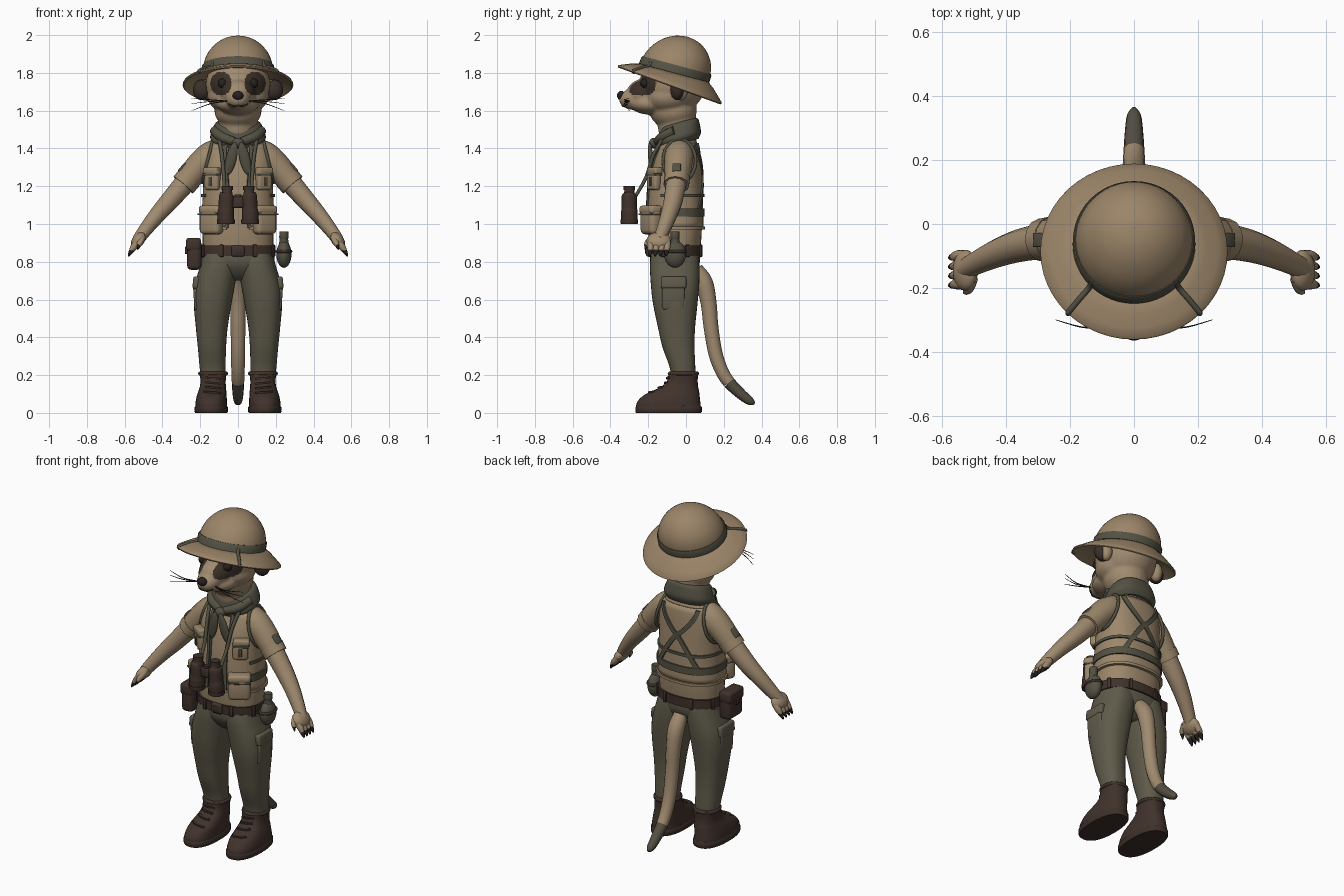
import bpy, bmesh
from math import sin, cos, pi, atan2, copysign, radians
from mathutils import Vector, Matrix, Euler

cube = bpy.data.objects.get("Cube")
if cube:
    bpy.data.objects.remove(cube, do_unlink=True)


def material(name, *rgb):
    m = bpy.data.materials.new(name)
    m.use_nodes = True
    m.diffuse_color = (*rgb, 1)
    m.node_tree.nodes["Principled BSDF"].inputs["Base Color"].default_value = (*rgb, 1)
    return m


FUR = material("tan fur", .35, .255, .16)
CLOTH = material("khaki cloth", .335, .245, .148)
HAT = material("hat felt", .33, .235, .14)
OLIVE = material("olive trousers", .115, .103, .068)
GREEN = material("green webbing", .088, .083, .056)
LEATHER = material("brown leather", .052, .032, .025)
SOLE = material("dark rubber", .046, .029, .023)
PATCH = material("brown face marking", .044, .029, .022)
BLACK = material("black", .02, .015, .013)
TIP = material("dark tail fur", .09, .077, .054)


def finish(name, mesh, *mats):
    mesh.materials.clear()
    for m in mats:
        mesh.materials.append(m)
    mesh.shade_smooth()
    mesh.set_sharp_from_angle(angle=radians(42))
    ob = bpy.data.objects.new(name, mesh)
    bpy.context.collection.objects.link(ob)
    return ob


def from_bm(name, bm, *mats):
    bmesh.ops.recalc_face_normals(bm, faces=bm.faces)
    mesh = bpy.data.meshes.new(name)
    bm.to_mesh(mesh)
    bm.free()
    return finish(name, mesh, *mats)


def catmull(rows, k=4, cyclic=False):
    """Smoothly resample a list of equal-length tuples."""
    v, n, out = [Vector(r) for r in rows], len(rows), []
    pick = (lambda i: v[i % n]) if cyclic else (lambda i: v[max(0, min(n - 1, i))])
    for i in range(n if cyclic else n - 1):
        a, b, c, d = (pick(i + j) for j in (-1, 0, 1, 2))
        for s in range(k):
            t = s / k
            out.append(b + (c - a) * (t / 2) + (a * 2 - b * 5 + c * 4 - d) * (t * t / 2)
                       + (b * 3 - a - c * 3 + d) * (t ** 3 / 2))
    return out if cyclic else out + [v[-1]]


def ell(row, a, off=0):
    """Point on a rounded section (z, cx, cy, rx, ry); angle zero faces front."""
    z, cx, cy, rx, ry = row
    f = lambda u: copysign(abs(u) ** .85, u)
    return Vector((cx + (rx + off) * f(sin(a)), cy - (ry + off) * f(cos(a)), z))


def at(profile, z):
    for p, q in zip(profile, profile[1:]):
        if p[0] <= z <= q[0]:
            return p.lerp(q, (z - p[0]) / (q[0] - p[0]))
    return profile[-1] if z > profile[-1][0] else profile[0]


def skin_rings(bm, rings, closed=True, cap=True):
    vs = [[bm.verts.new(p) for p in r] for r in rings]
    n = len(vs[0])
    for lo, hi in zip(vs, vs[1:]):
        for i in range(n if closed else n - 1):
            j = (i + 1) % n
            bm.faces.new((lo[i], lo[j], hi[j], hi[i]))
    if cap:
        bm.faces.new(vs[0])
        bm.faces.new(vs[-1])


def loft(name, rows, mat, tilt=0, gap=0, off=0, n=36):
    bm, rings = bmesh.new(), []
    for row in rows:
        ring = [ell(row, gap + (2 * pi - 2 * gap) * i / (n - 1 if gap else n), off) for i in range(n)]
        for p in ring:
            p.z += tilt * (p.y - row[2])
        rings.append(ring)
    skin_rings(bm, rings, not gap, not gap)
    return from_bm(name, bm, mat)


def strap(name, profile, keys, w, mat, off=.01, n=14):
    """Flat webbing laid on a lofted body through (angle, height) keys."""
    path = [Vector(a).lerp(Vector(b), i / n) for a, b in zip(keys, keys[1:]) for i in range(n)]
    path.append(Vector(keys[-1]))
    pts = [ell(at(profile, z), a, off) for a, z in path]
    rings = []
    for i, (a, z) in enumerate(path):
        row = at(profile, z)
        nor = Vector((sin(a) / row[3], -cos(a) / row[4], 0)).normalized()
        side = (pts[min(i + 1, len(pts) - 1)] - pts[max(i - 1, 0)]).cross(nor).normalized() * w / 2
        p, hi, lo = pts[i], nor * .007, nor * -.014
        rings.append([p + side + hi, p - side + hi, p - side + lo, p + side + lo])
    bm = bmesh.new()
    skin_rings(bm, rings)
    return from_bm(name, bm, mat)


def tube(name, pts, mat, cyclic=False, k=5):
    cu = bpy.data.curves.new(name, 'CURVE')
    cu.dimensions, cu.bevel_depth, cu.bevel_resolution, cu.use_fill_caps = '3D', 1, 4, True
    rows = catmull(pts, k, cyclic)
    sp = cu.splines.new('POLY')
    sp.points.add(len(rows) - 1)
    for p, r in zip(sp.points, rows):
        p.co, p.radius = (*r[:3], 1), r[3]
    sp.use_cyclic_u = cyclic
    ob = bpy.data.objects.new(name, cu)
    bpy.context.collection.objects.link(ob)
    mesh = bpy.data.meshes.new_from_object(ob.evaluated_get(bpy.context.evaluated_depsgraph_get()))
    bpy.data.objects.remove(ob)
    return finish(name, mesh, mat)


def place(c, size, rot=(0, 0, 0)):
    return Matrix.LocRotScale(Vector(c), Euler(rot), Vector(size))


def blob(name, c, r, mat, rot=(0, 0, 0)):
    bm = bmesh.new()
    bmesh.ops.create_uvsphere(bm, u_segments=24, v_segments=14, radius=1, matrix=place(c, r, rot))
    return from_bm(name, bm, mat)


def box(name, c, size, mat, rot=(0, 0, 0), bevel=.012):
    bm = bmesh.new()
    bmesh.ops.create_cube(bm, size=1, matrix=place(c, size, rot))
    bmesh.ops.bevel(bm, geom=bm.edges[:], offset=bevel, segments=3, profile=.5, affect='EDGES')
    return from_bm(name, bm, mat)


def on_body(name, profile, a, z, size, mat, off=.012, bevel=.01):
    row = at(profile, z)
    box(name, ell(row, a, off), size, mat, (0, 0, atan2(sin(a) / row[3], cos(a) / row[4])), bevel)


# Torso, vest and trousers
TORSO = catmull([(.84, 0, -.058, .185, .13), (.95, 0, -.058, .188, .141), (1.07, 0, -.058, .182, .14),
                 (1.2, 0, -.056, .176, .134), (1.32, 0, -.048, .176, .12), (1.4, 0, -.037, .16, .102),
                 (1.46, 0, -.035, .115, .085), (1.52, 0, -.04, .085, .075)])
loft("shirt", TORSO, CLOTH)
vest = loft("vest", [at(TORSO, .98 + .03 * i) for i in range(16)], CLOTH, gap=.25, off=.009, n=48)
vest.modifiers.new("thickness", 'SOLIDIFY').thickness = .01
loft("hips", catmull([(.7, 0, -.055, .07, .06), (.735, 0, -.055, .16, .1), (.79, 0, -.058, .192, .13),
                      (.86, 0, -.058, .19, .134)]), OLIVE)
BELT = catmull([(.83, 0, -.057, .198, .143), (.885, 0, -.057, .198, .145)])
loft("belt", BELT, LEATHER)
box("belt_buckle", (0, -.203, .857), (.07, .02, .06), LEATHER)
box("buckle_plate", (0, -.21, .857), (.04, .012, .034), SOLE, bevel=.004)
for i in range(8):
    on_body("belt_loop", BELT, .4 + i * pi / 4, .858, (.022, .012, .065), LEATHER, .001, .004)

# Webbing on the vest
strap("waist_strap", TORSO, [(.95, 1.06), (2 * pi - .95, 1.06)], .042, GREEN, n=50)
strap("rib_strap", TORSO, [(1.1, 1.15), (2 * pi - 1.1, 1.15)], .016, GREEN, n=50)
for s in (1, -1):
    strap("back_brace", TORSO, [(pi - s * .75, 1.42), (pi, 1.26), (pi + s * .65, 1.07)], .026, GREEN)
    strap("vest_front_edge", TORSO, [(s * .25, .98), (s * .25, 1.2), (s * .35, 1.42)], .018, GREEN)
    strap("vest_hem", TORSO, [(s * .25, .98), (s * pi, .98)], .016, CLOTH, n=30)
    # Vest pockets
    on_body("chest_pocket", TORSO, s * .72, 1.235, (.085, .042, .11), CLOTH, .017, .014)
    on_body("chest_flap", TORSO, s * .72, 1.282, (.09, .048, .035), CLOTH, .021)
    on_body("chest_flap_trim", TORSO, s * .72, 1.262, (.092, .05, .012), GREEN, .02, .004)
    on_body("pocket_tab", TORSO, s * .72, 1.225, (.018, .05, .05), GREEN, .018, .004)
    on_body("lower_pocket", TORSO, s * .7, 1.015, (.125, .07, .14), CLOTH, .019, .024)
    on_body("lower_flap", TORSO, s * .7, 1.075, (.128, .078, .045), CLOTH, .02, .016)
    on_body("lower_flap_trim", TORSO, s * .7, 1.052, (.13, .078, .009), GREEN, .02, .003)
    # Armhole binding
    hole = [(s * (.16 - .028 * sin(t)), -.035 + .086 * cos(t), 1.335 + .115 * sin(t), .009)
            for t in (i * pi / 6 for i in range(12))]
    tube("armhole_trim", hole, GREEN, True, 3)
    # Sleeve and arm
    tube("sleeve", [(s * .1, -.035, 1.385, .07), (s * .15, -.038, 1.355, .077),
                    (s * .21, -.042, 1.3, .073), (s * .283, -.05, 1.215, .064)], CLOTH)
    tube("sleeve_cuff", [(s * .258, -.047, 1.244, .07), (s * .29, -.051, 1.207, .068)], CLOTH)
    box("sleeve_patch", (s * .29, -.05, 1.295), (.03, .045, .055), GREEN, (0, s * -.7, 0), .006)
    tube("forearm", [(s * .27, -.05, 1.23, .057), (s * .36, -.068, 1.125, .051), (s * .43, -.092, 1.045, .044),
                     (s * .49, -.12, .97, .037), (s * .53, -.142, .915, .032)], FUR)
    blob("palm", (s * .528, -.145, .913), (.032, .064, .05), FUR, (0, s * -.64, 0))
    for i in range(4):
        y = -.1 - .029 * i
        tube("finger", [(s * .525, y, .912, .019), (s * .55, y, .88, .0185), (s * .565, y - .003, .858, .013)], FUR)
        tube("claw", [(s * .553, y, .874, .0165), (s * .57, y - .004, .848, .011), (s * .58, y - .006, .828, .003)], BLACK)
    tube("thumb", [(s * .508, -.17, .93, .02), (s * .517, -.2, .905, .017), (s * .526, -.212, .885, .011)], FUR)
    tube("thumb_claw", [(s * .521, -.207, .892, .013), (s * .532, -.217, .865, .003)], BLACK)

    # Trouser leg with cargo pocket
    loft("trouser_leg", catmull([(.2, s * .133, -.015, .066, .064), (.25, s * .135, -.02, .069, .069),
                                 (.35, s * .138, -.04, .075, .085), (.45, s * .139, -.05, .084, .098),
                                 (.58, s * .134, -.057, .1, .118), (.68, s * .122, -.058, .106, .128),
                                 (.78, s * .1, -.06, .1, .131), (.84, s * .09, -.06, .095, .125)]), OLIVE)
    box("cargo_pocket", (s * .219, -.066, .62), (.032, .12, .15), OLIVE, (0, s * .06, 0), .013)
    box("cargo_flap", (s * .22, -.066, .69), (.038, .135, .065), OLIVE, (0, s * -.1, 0), .012)
    # Boot
    boot = catmull([(z, s * cx, cy, rx, ry) for z, cx, cy, rx, ry in (
        (.02, .142, -.092, .084, .172), (.055, .142, -.092, .083, .168), (.09, .139, -.078, .079, .15),
        (.115, .136, -.055, .074, .124), (.14, .133, -.033, .069, .097), (.17, .132, -.019, .067, .081),
        (.215, .132, -.014, .071, .078))])
    loft("boot", boot, LEATHER)
    loft("boot_sole", [(z, s * .142, -.092, .088 + d, .176 + d)
                       for z, d in ((0, -.004), (.006, 0), (.03, 0), (.036, -.005))], SOLE)
    tube("boot_collar", [(s * .132 + .068 * cos(t), -.014 + .072 * sin(t), .208, .011)
                         for t in (i * pi / 4 for i in range(8))], LEATHER, True)
    for z in (.105, .13, .155, .18):
        strap("boot_lace", boot, [(s * -.5, z), (s * .5, z + .008)], .009, SOLE, .002, 10)

    # Ear, eye and whiskers
    blob("ear", (s * .18, -.025, 1.71), (.034, .036, .056), FUR, (0, 0, s * .2))
    blob("ear_inner", (s * .193, -.047, 1.71), (.047, .036, .054), PATCH, (0, 0, s * .2))
    blob("eye", (s * .083, -.218, 1.745), (.024, .024, .025), BLACK)
    for z in (1.6, 1.637, 1.665):
        tube("whisker", [(s * .045, -.295, 1.65, .0025), (s * .14, -.325, 1.65 + (z - 1.64) * .3, .0025),
                         (s * .245, -.3, z, .001)], BLACK)
    tube("mouth", [(0, -.336, 1.627, .005), (s * .025, -.329, 1.625, .005), (s * .05, -.311, 1.636, .004)], PATCH)
    # Binocular barrel and neck cord
    tube("binocular_barrel", [(s * .064, -.3, 1, .044), (s * .064, -.3, 1.06, .044), (s * .062, -.3, 1.085, .041),
                              (s * .06, -.3, 1.15, .04), (s * .058, -.3, 1.165, .028), (s * .057, -.3, 1.2, .026)], LEATHER)
    tube("eyepiece", [(s * .057, -.3, 1.18, .03), (s * .057, -.3, 1.2, .03)], SOLE)
    tube("lens_ring", [(s * .064, -.3, 1.002, .047), (s * .064, -.3, 1.025, .047)], SOLE)
    tube("binocular_cord", [(s * .1, -.125, 1.45, .01), (s * .085, -.175, 1.36, .01), (s * .075, -.21, 1.25, .01),
                            (s * .07, -.265, 1.15, .009)], GREEN)
    # Neckerchief tails and folds
    tube("scarf_fold", [(s * .125, -.06, 1.495, .026), (s * .085, -.125, 1.46, .027), (0, -.158, 1.43, .02)], GREEN)
    blob("scarf_tail", (s * .036, -.186, 1.345), (.028, .014, .09), GREEN, (.08, s * -.24, 0))

box("binocular_bridge", (0, -.3, 1.115), (.1, .04, .06), LEATHER)
tube("focus_wheel", [(0, -.3, 1.09, .018), (0, -.3, 1.155, .018)], SOLE)

# Neckerchief
loft("scarf", catmull([(1.425, 0, -.037, .125, .103), (1.455, 0, -.037, .147, .116), (1.495, 0, -.035, .138, .109),
                       (1.53, 0, -.035, .12, .1), (1.54, 0, -.036, .1, .085)]), GREEN, tilt=.25)
blob("scarf_knot", (0, -.17, 1.428), (.032, .026, .028), GREEN)

# Belt kit
box("belt_pouch", (-.232, -.1, .84), (.075, .135, .165), LEATHER, bevel=.022)
box("pouch_flap", (-.236, -.1, .892), (.08, .142, .07), LEATHER, bevel=.018)
box("pouch_clasp", (-.274, -.1, .86), (.014, .03, .04), SOLE, bevel=.004)
blob("canteen", (.243, -.058, .84), (.04, .058, .072), GREEN)
tube("canteen_cap", [(.243, -.058, .88, .03), (.243, -.058, .92, .022), (.243, -.058, .928, .025),
                     (.243, -.058, .96, .023)], GREEN, k=2)
tube("canteen_strap", [(.243 + .037 * cos(t), -.058 + .056 * sin(t), .855, .008)
                       for t in (i * pi / 5 for i in range(10))], LEATHER, True)

# Tail
tail = catmull([(0, .05, .76, .04), (0, .095, .69, .047), (0, .12, .58, .042), (0, .133, .45, .039),
                (0, .16, .3, .037), (0, .21, .185, .034), (0, .285, .105, .029), (0, .34, .062, .022), (0, .364, .05, .006)])
tube("tail", tail[:22], FUR, k=1)
tube("tail_tip", tail[21:], TIP, k=1)

# Head: blended masses, then dark rings round the eyes
bm = bmesh.new()
for c, r in (((0, -.072, 1.74), (.17, .174, .16)), ((0, -.095, 1.675), (.162, .14, .1)),
             ((0, -.215, 1.69), (.092, .1, .08)), ((0, -.275, 1.66), (.066, .08, .056)),
             ((0, -.18, 1.636), (.112, .12, .058)), ((0, -.068, 1.6), (.125, .125, .1)),
             ((0, -.048, 1.54), (.103, .103, .16))):
    bmesh.ops.create_uvsphere(bm, u_segments=32, v_segments=20, radius=1, matrix=place(c, r))
draft = from_bm("head_draft", bm, FUR)
remesh = draft.modifiers.new("blend", 'REMESH')
remesh.mode, remesh.voxel_size = 'VOXEL', .008
draft.modifiers.new("soften", 'SMOOTH').iterations = 8
mesh = bpy.data.meshes.new_from_object(draft.evaluated_get(bpy.context.evaluated_depsgraph_get()))
bpy.data.objects.remove(draft)
finish("head", mesh, FUR, PATCH)
for f in mesh.polygons:
    x, y, z = f.center
    ring = ((abs(x) - .09) / .056) ** 2 + ((z - 1.743) / .063) ** 2
    f.material_index = int(y < -.12 and ring < 1)
blob("nose", (0, -.343, 1.68), (.029, .022, .025), BLACK)

# Sun hat, turned from a profile and tipped back
tip = place((0, -.085, 1.74), (1, 1, 1), (radians(-20), 0, 0))


def hat_point(r, t, h):
    """The crown leans a little less than the rim, flattening the front of the brim."""
    lean = .09 * sin(t) * min(r, 1.8 * abs(.293 - r))
    return tip @ Vector((r * cos(t), r * sin(t), h + lean))


def turned(name, profile, mat):
    bm = bmesh.new()
    skin_rings(bm, [[hat_point(r, 2 * pi * i / 48, h) for i in range(48)] for r, h in profile])
    from_bm(name, bm, mat)


turned("hat_crown", catmull([(.17, .05), (.184, .06), (.184, .1), (.173, .145), (.15, .188), (.11, .23),
                             (.06, .257), (.004, .268)], 3), HAT)
turned("hat_brim", [(.15, .058), (.187, .064), (.225, .046), (.262, .022), (.29, .003), (.293, -.004),
                    (.287, -.01), (.258, .01), (.222, .032), (.18, .048), (.15, .05)], HAT)
turned("hat_band", [(.18, .062), (.192, .064), (.191, .1), (.186, .107), (.17, .107)], GREEN)
for a in (-pi / 4, -3 * pi / 4):
    path = [hat_point(r, a, h) for r, h in ((.186, .09), (.2, .06), (.24, .038), (.291, .002), (.28, -.006))]
    tube("brim_strap", [(*p, .009) for p in path], GREEN, k=3)
